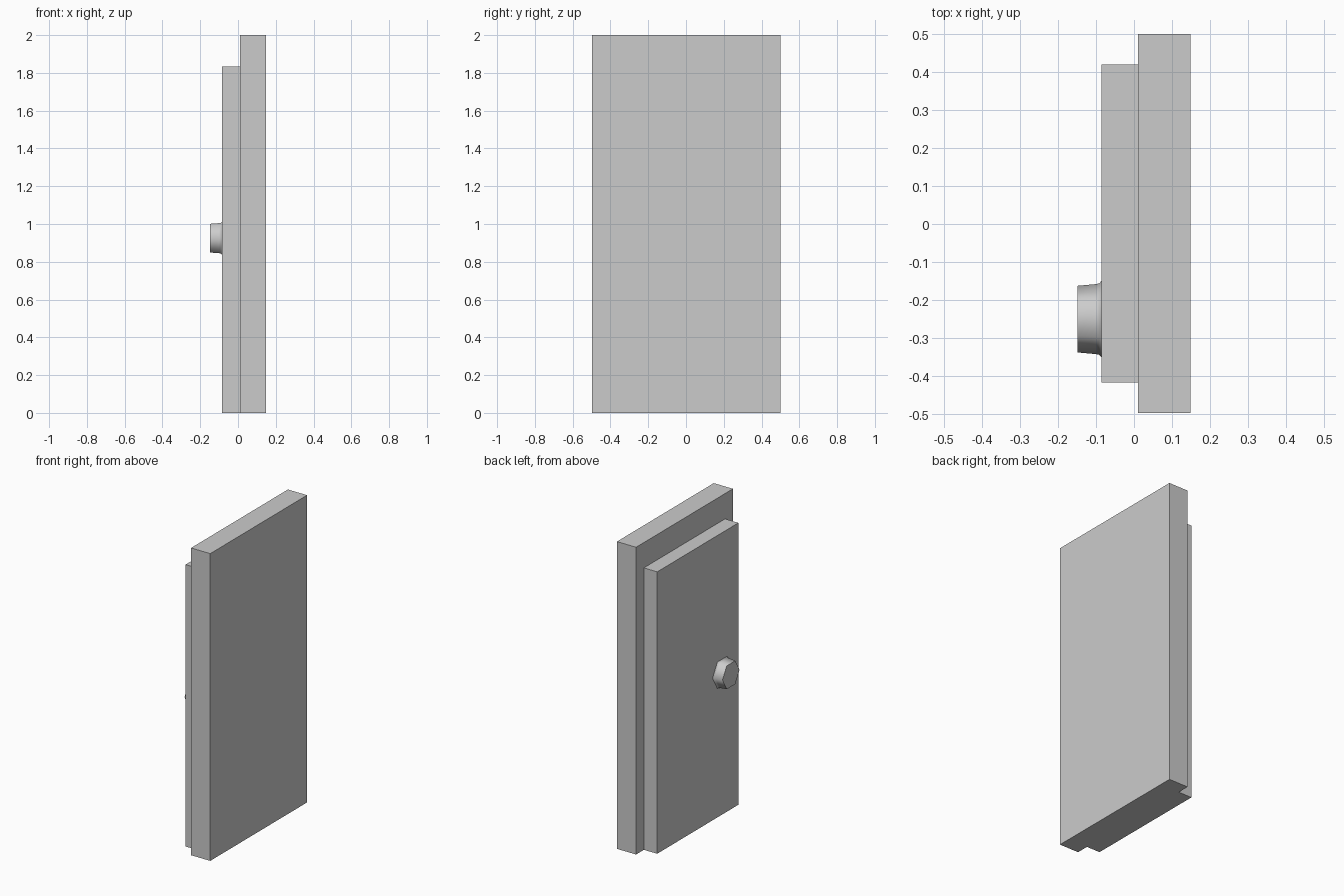
import bpy, bmesh
from math import cos, sin, pi

if "Cube" in bpy.data.objects:
    bpy.data.objects.remove(bpy.data.objects["Cube"])


def make_object(name, bm):
    bmesh.ops.recalc_face_normals(bm, faces=bm.faces)
    mesh = bpy.data.meshes.new(name)
    bm.to_mesh(mesh)
    bm.free()
    obj = bpy.data.objects.new(name, mesh)
    bpy.context.collection.objects.link(obj)
    return obj


def box(name, lo, hi):
    bm = bmesh.new()
    bmesh.ops.create_cube(bm, size=1)
    for v in bm.verts:
        v.co = [(a + b) / 2 + c * (b - a) for a, b, c in zip(lo, hi, v.co)]
    return make_object(name, bm)


def hex_knob(name, y, z, profile):
    # Six-sided lathe along x, with corners pointing to +y and -y
    bm = bmesh.new()
    rings = [[bm.verts.new((x, y + r * cos(i * pi / 3), z + r * sin(i * pi / 3)))
              for i in range(6)] for x, r in profile]
    for a, b in zip(rings, rings[1:]):
        for i in range(6):
            j = (i + 1) % 6
            bm.faces.new((a[i], a[j], b[j], b[i])).smooth = True
    bm.faces.new(rings[0])
    bm.faces.new(rings[-1])
    obj = make_object(name, bm)
    # Keep the front rim crisp, shade the sides smoothly
    bpy.ops.object.select_all(action='DESELECT')
    obj.select_set(True)
    bpy.context.view_layer.objects.active = obj
    bpy.ops.object.shade_smooth_by_angle(angle=1.13)
    return obj


# Surrounding frame slab
box("door_frame", (0.01, -0.497, 0), (0.148, 0.499, 2.0))

# Door leaf standing proud of the frame
box("door_panel", (-0.086, -0.416, 0), (0.01, 0.419, 1.835))

# Knob with a small flare where it meets the door
hex_knob("door_knob", -0.25, 0.925,
         [(-0.086, 0.1), (-0.091, 0.094), (-0.1, 0.092), (-0.149, 0.0875)])
